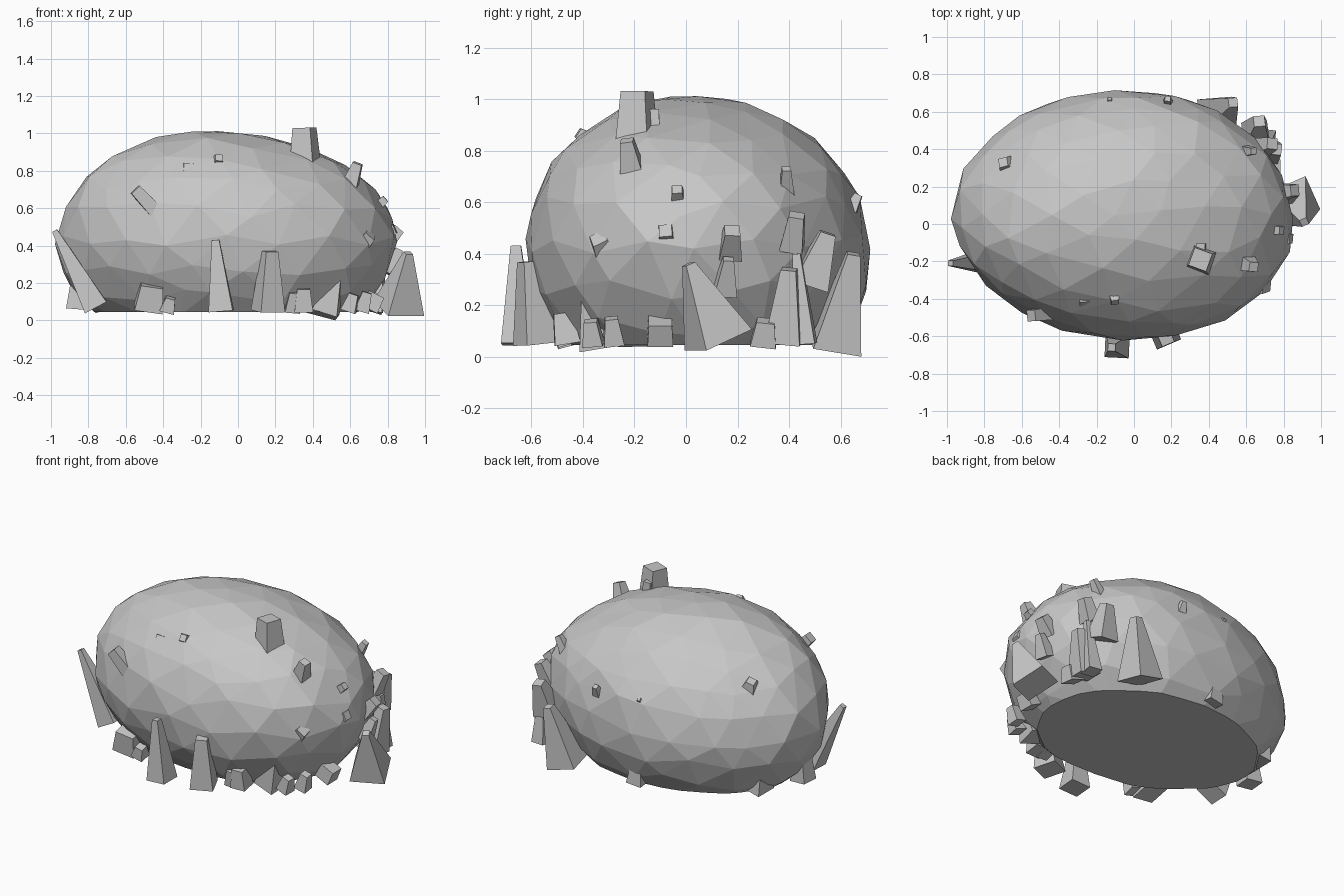
import bpy, bmesh, math, random
from mathutils import Vector, Matrix

random.seed(4)
cube = bpy.data.objects.get("Cube")
if cube:
    bpy.data.objects.remove(cube, do_unlink=True)

stone = bpy.data.materials.new("stone grey")
stone.use_nodes = True
grey = (0.57, 0.57, 0.57, 1)
stone.diffuse_color = grey
stone.node_tree.nodes["Principled BSDF"].inputs["Base Color"].default_value = grey


def finish(name, bm):
    bmesh.ops.recalc_face_normals(bm, faces=bm.faces)
    mesh = bpy.data.meshes.new(name)
    bm.to_mesh(mesh)
    bm.free()
    mesh.materials.append(stone)
    obj = bpy.data.objects.new(name, mesh)
    bpy.context.collection.objects.link(obj)


def crystal(name, base, tip, wide, narrow, twist=0.0):
    """Four-sided tapered shard running from base to tip."""
    base, tip = Vector(base), Vector(tip)
    axis = tip - base
    turn = math.pi / 4 + twist + random.uniform(-0.12, 0.12)
    place = (Matrix.Translation((base + tip) / 2)
             @ Vector((0, 0, 1)).rotation_difference(axis).to_matrix().to_4x4()
             @ Matrix.Rotation(turn, 4, "Z"))
    bm = bmesh.new()
    bmesh.ops.create_cone(bm, cap_ends=True, segments=4, radius1=wide / math.sqrt(2),
                          radius2=narrow / math.sqrt(2), depth=axis.length, matrix=place)
    finish(name, bm)


# Boulder swells and hollows: direction, amount, sharpness
front_left = (Vector((0.7, -0.7, 0)).normalized(), 0.06, 4)
upper_back = (Vector((-0.35, 0.65, 0.6)).normalized(), -0.075, 3)
upper_left = (Vector((0.4, 0, 0.9)).normalized(), -0.05, 6)
lower_front = (Vector((-0.4, -0.6, -0.65)).normalized(), -0.04, 4)

# Boulder: irregular facets on a flattened ball
bm = bmesh.new()
bmesh.ops.create_icosphere(bm, subdivisions=3, radius=1)
for v in bm.verts:
    drift = Vector([random.uniform(-0.06, 0.06) for axis in range(3)])
    d = (v.co + drift).normalized()
    r = 1.007 + random.uniform(-0.01, 0.01)
    for direction, amount, sharpness in (front_left, upper_back, upper_left, lower_front):
        r += amount * max(0, d.dot(direction)) ** sharpness
    height = 0.61 if d.z > 0 else 0.63
    v.co = Vector((d.x * 0.9 * r - 0.07, d.y * 0.67 * r + 0.06,
                   d.z * height * r + 0.43 - 0.02 * d.x * max(0, d.z)))
cut = bmesh.ops.bisect_plane(bm, geom=bm.verts[:] + bm.edges[:] + bm.faces[:],
                             plane_co=(0, 0, 0.045), plane_no=(0, 0, -1), clear_outer=True)
rim = [e for e in cut["geom_cut"] if isinstance(e, bmesh.types.BMEdge)]
bmesh.ops.holes_fill(bm, edges=rim, sides=0)
finish("boulder", bm)

# Shards on the upper surface
crystal("top_block", base=(.36, -.19, .84), tip=(.355, -.19, 1.03), wide=.13, narrow=.1, twist=-.3)
crystal("top_chip", base=(.36, -.13, .84), tip=(.355, -.13, .96), wide=.06, narrow=.05)
crystal("shoulder_shard", base=(.6, -.21, .73), tip=(.64, -.23, .84), wide=.085, narrow=.05)
crystal("brow_chip_right", base=(-.27, -.37, .78), tip=(-.265, -.43, .82), wide=.08, narrow=.05)
crystal("brow_chip_left", base=(-.11, -.36, .83), tip=(-.1, -.42, .87), wide=.07, narrow=.04)
crystal("leaning_slab", base=(-.41, -.47, .55), tip=(-.55, -.49, .7), wide=.08, narrow=.06)
crystal("rear_top_chip", base=(-.67, .31, .7), tip=(-.7, .33, .77), wide=.1, narrow=.05, twist=.3)
crystal("back_chip_right", base=(-.13, .62, .58), tip=(-.13, .67, .63), wide=.05, narrow=.02)
crystal("back_chip_left", base=(.18, .64, .57), tip=(.18, .67, .63), wide=.05, narrow=.03)

# Small shards across the left flank
crystal("flank_chip_high", base=(.72, -.03, .59), tip=(.79, -.035, .65), wide=.06, narrow=.04)
crystal("flank_chip_front", base=(.65, -.31, .41), tip=(.71, -.34, .46), wide=.1, narrow=.06)
crystal("flank_chip_middle", base=(.77, -.07, .46), tip=(.84, -.08, .49), wide=.08, narrow=.05)
crystal("flank_shard_upper", base=(.78, .17, .4), tip=(.86, .18, .49), wide=.09, narrow=.06)
crystal("flank_shard_lower", base=(.8, .15, .25), tip=(.86, .165, .38), wide=.09, narrow=.04)
crystal("flank_shard_rear", base=(.58, .39, .63), tip=(.64, .39, .73), wide=.06, narrow=.035)
crystal("flank_shard_back", base=(.68, .41, .42), tip=(.74, .43, .55), wide=.09, narrow=.06)
crystal("flank_spike_back", base=(.65, .48, .28), tip=(.67, .55, .48), wide=.14, narrow=.06)

# Large spikes around the foot
crystal("foot_spike_back", base=(.44, .58, .04), tip=(.53, .65, .4), wide=.19, narrow=.05)
crystal("foot_spike_left", base=(.86, .125, .065), tip=(.91, .01, .36), wide=.21, narrow=.04, twist=.3)
crystal("foot_spike_rear", base=(.7, .38, .06), tip=(.76, .4, .34), wide=.14, narrow=.06)
crystal("foot_spike_thin", base=(.71, .46, .05), tip=(.72, .43, .4), wide=.09, narrow=.03)
crystal("front_spike_tall", base=(-.09, -.65, .05), tip=(-.12, -.66, .43), wide=.13, narrow=.04)
crystal("front_spike_short", base=(.16, -.58, .05), tip=(.17, -.61, .37), wide=.14, narrow=.07, twist=.4)
crystal("right_spike", base=(-.76, -.2, .07), tip=(-.98, -.21, .48), wide=.13, narrow=.03)

# Short stubs around the foot
crystal("stub_front_left", base=(.47, -.34, .05), tip=(.53, -.38, .25), wide=.14, narrow=.05)
crystal("stub_front_middle", base=(.35, -.46, .05), tip=(.35, -.48, .17), wide=.1, narrow=.07)
crystal("stub_front_inner", base=(.29, -.46, .05), tip=(.3, -.49, .15), wide=.08, narrow=.05)
crystal("stub_front_right", base=(-.48, -.42, .06), tip=(-.46, -.45, .19), wide=.15, narrow=.12)
crystal("stub_front_chip", base=(-.38, -.46, .05), tip=(-.36, -.48, .12), wide=.08, narrow=.05)
crystal("stub_left", base=(.7, -.1, .06), tip=(.74, -.1, .14), wide=.1, narrow=.09)
crystal("stub_left_front", base=(.66, -.28, .05), tip=(.69, -.29, .15), wide=.08, narrow=.05)
crystal("stub_left_corner", base=(.59, -.36, .05), tip=(.62, -.37, .14), wide=.08, narrow=.05)
crystal("stub_left_rear", base=(.72, .3, .05), tip=(.75, .31, .14), wide=.1, narrow=.07)
crystal("stub_right", base=(-.86, .03, .06), tip=(-.84, .03, .3), wide=.11, narrow=.07)
crystal("stub_right_back", base=(-.7, .27, .06), tip=(-.72, .28, .16), wide=.14, narrow=.1)
crystal("stub_back", base=(-.08, .61, .06), tip=(-.1, .62, .22), wide=.1, narrow=.06)
